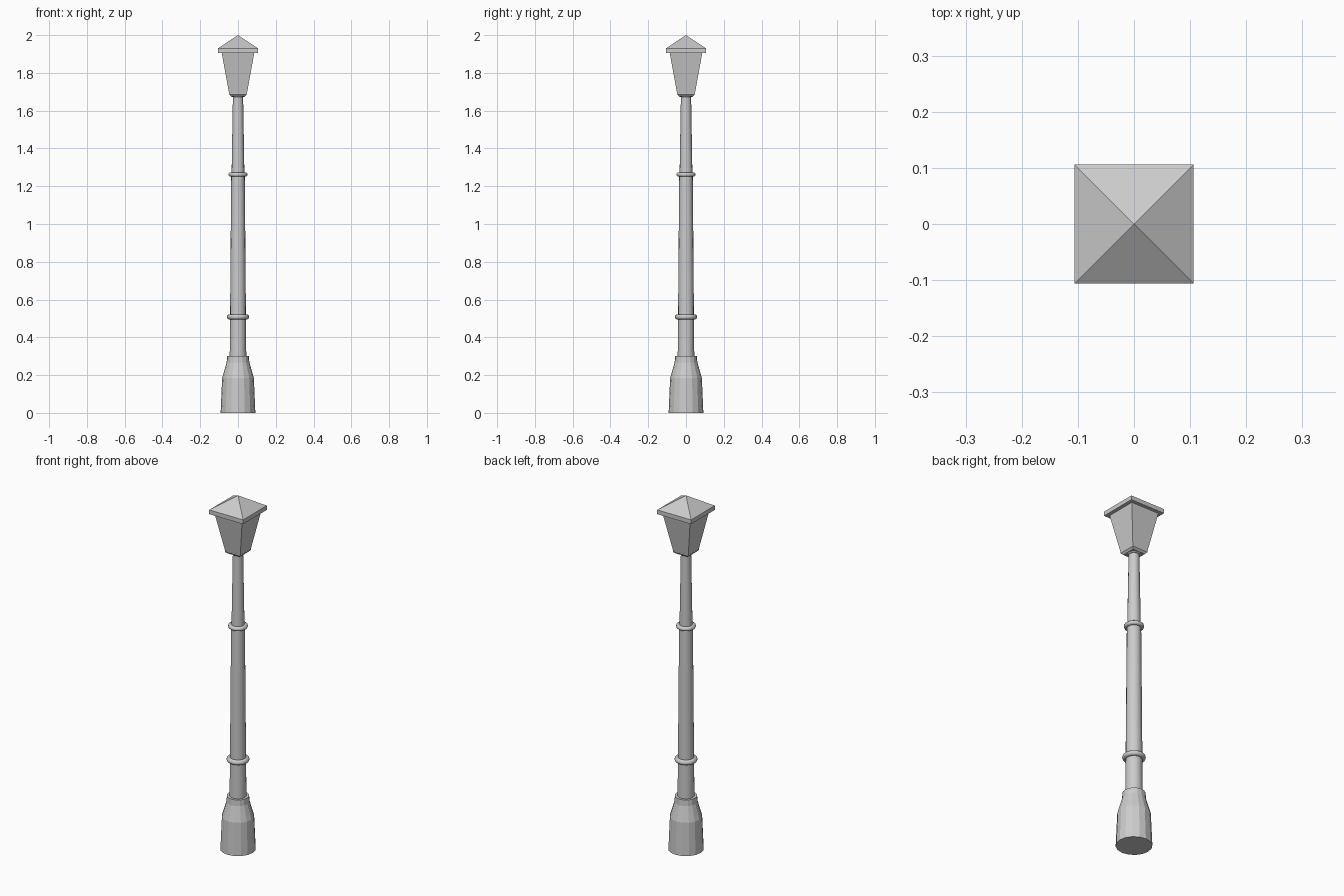
import bpy, bmesh, math

cube = bpy.data.objects.get("Cube")
if cube:
    bpy.data.objects.remove(cube, do_unlink=True)

# Single painted-metal colour
grey = bpy.data.materials.new("light grey metal")
grey.use_nodes = True
colour = (0.6, 0.6, 0.6, 1)
grey.diffuse_color = colour
grey.node_tree.nodes["Principled BSDF"].inputs["Base Color"].default_value = colour


def lathe(name, profile, sides, turn=0.0, sharp=None):
    """Stack regular rings from (radius, height) pairs; radius 0 makes a point."""
    bm = bmesh.new()
    rings = []
    for r, z in profile:
        if r == 0:
            rings.append([bm.verts.new((0, 0, z))] * sides)
            continue
        angles = [turn + 2 * math.pi * i / sides for i in range(sides)]
        rings.append([bm.verts.new((r * math.cos(a), r * math.sin(a), z)) for a in angles])
    for low, high in zip(rings, rings[1:]):
        for i in range(sides):
            j = (i + 1) % sides
            corners = [low[i], low[j], high[j], high[i]]
            bm.faces.new(list(dict.fromkeys(corners)))
    for ring in (rings[0], rings[-1]):
        if len(set(ring)) > 1:
            bm.faces.new(ring)
    bmesh.ops.recalc_face_normals(bm, faces=bm.faces)
    mesh = bpy.data.meshes.new(name)
    bm.to_mesh(mesh)
    bm.free()
    obj = bpy.data.objects.new(name, mesh)
    bpy.context.collection.objects.link(obj)
    finish(obj, sharp)
    return obj


def finish(obj, sharp):
    obj.data.materials.append(grey)
    if sharp:
        bpy.ops.object.select_all(action='DESELECT')
        obj.select_set(True)
        bpy.context.view_layer.objects.active = obj
        bpy.ops.object.shade_smooth_by_angle(angle=math.radians(sharp))


def square(name, profile):
    """Square tiers given as (half width, height)."""
    return lathe(name, [(h * math.sqrt(2), z) for h, z in profile], 4, math.pi / 4)


def collar(name, height, major, minor):
    bpy.ops.mesh.primitive_torus_add(location=(0, 0, height), major_radius=major,
                                     minor_radius=minor, major_segments=24, minor_segments=10)
    obj = bpy.context.object
    obj.name = name
    finish(obj, 50)


# Foot and tapered post
lathe("base", [(0.092, 0), (0.084, 0.185), (0.06, 0.268), (0.058, 0.302)], 16)
lathe("lower_post", [(0.044, 0.29), (0.042, 0.51), (0.036, 1.26)], 16, sharp=30)
lathe("upper_post", [(0.034, 1.26), (0.027, 1.68)], 16, sharp=30)

# Rounded collars
collar("lower_collar", 0.508, 0.045, 0.014)
collar("upper_collar", 1.262, 0.039, 0.012)
collar("neck_collar", 1.678, 0.029, 0.007)

# Lantern
square("lantern_foot", [(0.038, 1.676), (0.048, 1.686), (0.048, 1.692)])
square("lantern_body", [(0.047, 1.69), (0.087, 1.91)])
square("lantern_roof", [(0.106, 1.906), (0.106, 1.93), (0, 2.0)])
